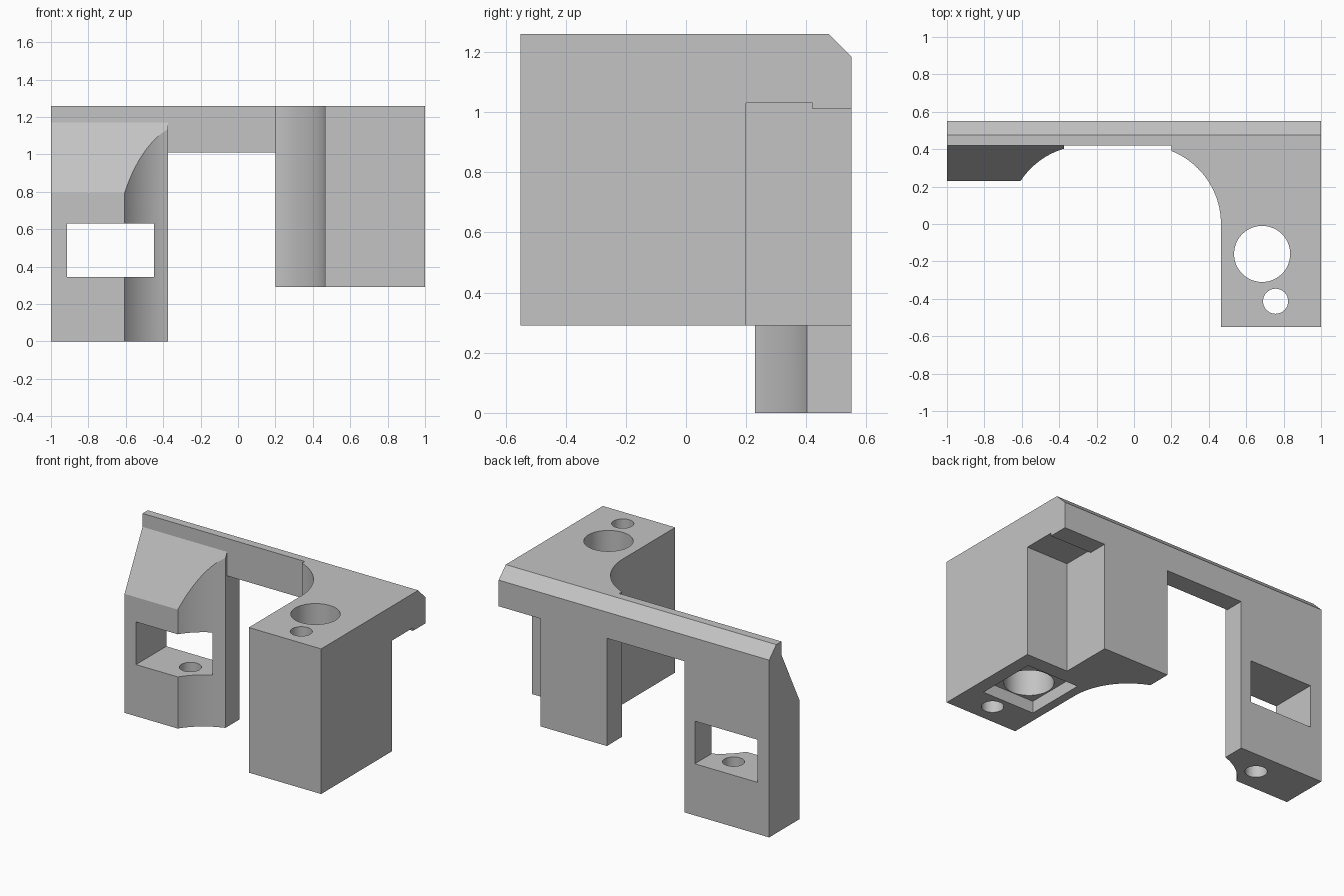
import bpy, bmesh, math
from mathutils import Vector

cube = bpy.data.objects.get("Cube")
if cube:
    bpy.data.objects.remove(cube, do_unlink=True)

GREY = (0.55, 0.55, 0.55, 1.0)
mat = bpy.data.materials.new("light grey")
mat.use_nodes = True
mat.diffuse_color = GREY
mat.node_tree.nodes["Principled BSDF"].inputs["Base Color"].default_value = GREY


def prism(name, points, axis, low, high):
    """Extrude a closed profile along x (points are y, z) or z (points are x, y)."""
    bm = bmesh.new()
    if axis == "x":
        verts = [bm.verts.new((low, a, b)) for a, b in points]
        step = Vector((high - low, 0, 0))
    else:
        verts = [bm.verts.new((a, b, low)) for a, b in points]
        step = Vector((0, 0, high - low))
    face = bm.faces.new(verts)
    out = bmesh.ops.extrude_face_region(bm, geom=[face])
    moved = [v for v in out["geom"] if isinstance(v, bmesh.types.BMVert)]
    bmesh.ops.translate(bm, verts=moved, vec=step)
    bmesh.ops.recalc_face_normals(bm, faces=bm.faces)
    mesh = bpy.data.meshes.new(name)
    bm.to_mesh(mesh)
    bm.free()
    mesh.materials.append(mat)
    obj = bpy.data.objects.new(name, mesh)
    bpy.context.collection.objects.link(obj)
    return obj


def box(name, x, y, z):
    return prism(name, [(x[0], y[0]), (x[1], y[0]), (x[1], y[1]), (x[0], y[1])], "z", *z)


def arc(cx, cy, r, start, end, steps):
    angles = [math.radians(start + (end - start) * i / steps) for i in range(steps + 1)]
    return [(cx + r * math.cos(a), cy + r * math.sin(a)) for a in angles]


def hole(name, x, y, r, z):
    return prism(name, arc(x, y, r, 0, 360, 64)[:-1], "z", *z)


def combine(target, other, operation):
    """Apply a boolean and remove the helper."""
    mod = target.modifiers.new("combine", "BOOLEAN")
    mod.operation = operation
    mod.solver = "EXACT"
    mod.object = other
    bpy.ops.object.select_all(action="DESELECT")
    bpy.context.view_layer.objects.active = target
    target.select_set(True)
    bpy.ops.object.modifier_apply(modifier=mod.name)
    bpy.data.objects.remove(other, do_unlink=True)


TOP, BACK, FRONT = 1.26, 0.55, 0.42
chamfer = [(0.475, TOP), (BACK, 1.185)]

# Leg with a sloped gusset, and the deep block
leg = prism("leg", [(BACK, 0), (0.23, 0), (0.23, 0.795), (FRONT, 1.17), (FRONT, TOP)] + chamfer,
            "x", -1, -0.375)
block = prism("block", [(BACK, 0.29), (-BACK, 0.29), (-BACK, TOP)] + chamfer, "x", 0.2, 1)

# Rounded clearance between leg and block
for part in (leg, block):
    outline = (arc(0.045, 0, FRONT, 0, 90, 32) + arc(-0.255, 0, FRONT, 90, 180, 32)
               + [(-0.675, -1), (0.465, -1)])
    combine(part, prism("clearance", outline, "z", -1, 2), "DIFFERENCE")

# Leg window and screw hole
combine(leg, box("window", (-0.915, -0.45), (0, 1), (0.345, 0.63)), "DIFFERENCE")
combine(leg, hole("leg_screw_hole", -0.625, 0.39, 0.067, (-0.1, 0.5)), "DIFFERENCE")

# Block corner notch, holes and shallow pocket underneath
combine(block, box("notch", (0.69, 1.2), (0.2, 0.8), (0, 1.03)), "DIFFERENCE")
combine(block, hole("large_hole", 0.685, -0.16, 0.15, (0, 2)), "DIFFERENCE")
combine(block, hole("small_hole", 0.757, -0.413, 0.067, (0, 2)), "DIFFERENCE")
combine(block, box("pocket", (0.525, 0.91), (-0.315, 0.10), (0, 0.37)), "DIFFERENCE")

# Cross bar joins everything into one bracket
bracket = prism("bracket", [(BACK, 1.01), (FRONT, 1.01), (FRONT, TOP)] + chamfer, "x", -1, 1)
combine(bracket, leg, "UNION")
combine(bracket, block, "UNION")

bpy.ops.object.select_all(action="DESELECT")
bpy.context.view_layer.objects.active = bracket
bracket.select_set(True)
bpy.ops.object.shade_smooth_by_angle(angle=math.radians(25))
